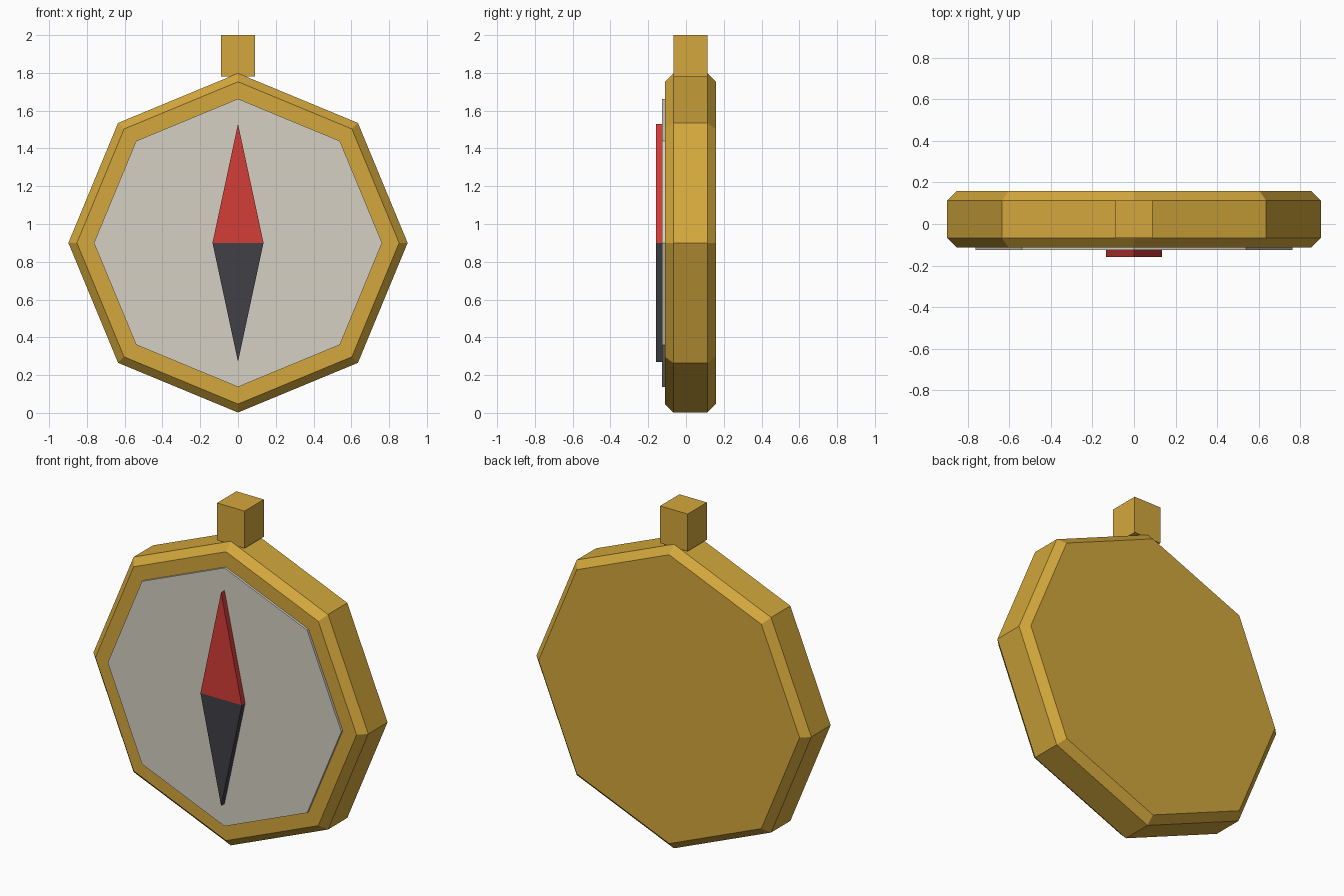
import bpy
import bmesh
from math import sin, cos, tau

cube = bpy.data.objects.get("Cube")
if cube:
    bpy.data.objects.remove(cube, do_unlink=True)

CENTRE = 0.9  # height of the dial centre


def material(name, rgb):
    mat = bpy.data.materials.new(name)
    mat.use_nodes = True
    mat.diffuse_color = (*rgb, 1)
    mat.node_tree.nodes["Principled BSDF"].inputs["Base Color"].default_value = (*rgb, 1)
    return mat


gold = material("gold", (0.65, 0.39, 0.045))
ivory = material("ivory", (0.66, 0.63, 0.54))
red = material("red", (0.65, 0.047, 0.039))
charcoal = material("charcoal", (0.052, 0.052, 0.062))


def loft(name, sections, mat):
    """Join (y, outline) sections along y and cap both ends."""
    bm = bmesh.new()
    rings = [[bm.verts.new((x, y, z)) for x, z in outline] for y, outline in sections]
    for a, b in zip(rings, rings[1:]):
        for i in range(len(a)):
            j = (i + 1) % len(a)
            bm.faces.new((a[i], a[j], b[j], b[i]))
    bm.faces.new(rings[0])
    bm.faces.new(rings[-1])
    bmesh.ops.recalc_face_normals(bm, faces=bm.faces[:])
    mesh = bpy.data.meshes.new(name)
    bm.to_mesh(mesh)
    bm.free()
    mesh.materials.append(mat)
    obj = bpy.data.objects.new(name, mesh)
    bpy.context.collection.objects.link(obj)
    return obj


def octagon(radius):
    return [(radius * cos(tau * i / 8), CENTRE + radius * sin(tau * i / 8)) for i in range(8)]


# Chamfered case
loft("case", [(-0.112, octagon(0.853)), (-0.067, octagon(0.898)),
              (0.113, octagon(0.898)), (0.158, octagon(0.853))], gold)

# Raised dial plate
loft("dial", [(-0.126, octagon(0.763)), (-0.1, octagon(0.763))], ivory)

# Two halves of the needle
for name, tip, mat in (("north_needle", 0.63, red), ("south_needle", -0.63, charcoal)):
    outline = [(-0.135, CENTRE), (0.135, CENTRE), (0, CENTRE + tip)]
    loft(name, [(-0.158, outline), (-0.126, outline)], mat)

# Hanging lug on top
lug = [(-0.09, 1.78), (0.09, 1.78), (0.09, 2.0), (-0.09, 2.0)]
loft("lug", [(-0.067, lug), (0.113, lug)], gold)
